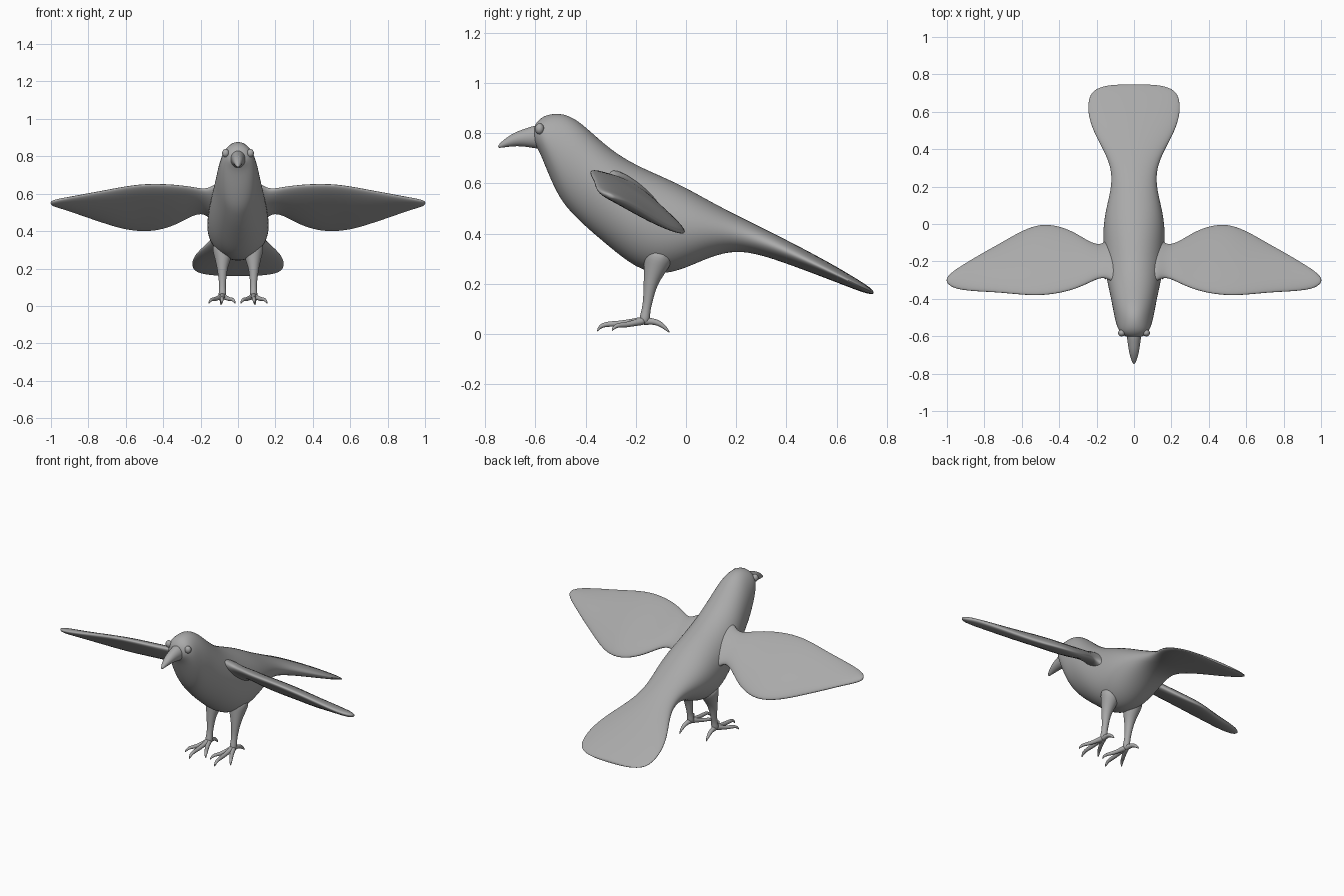
import bpy, bmesh, math
from mathutils import Vector

grey = bpy.data.materials.new("plain grey")
grey.diffuse_color = (0.4, 0.4, 0.4, 1)


def finish(name, bm, levels):
    """Turn a bmesh into a smooth, subdivided object."""
    bmesh.ops.recalc_face_normals(bm, faces=bm.faces[:])
    mesh = bpy.data.meshes.new(name)
    bm.to_mesh(mesh)
    bm.free()
    mesh.materials.append(grey)
    mesh.polygons.foreach_set("use_smooth", [True] * len(mesh.polygons))
    ob = bpy.data.objects.new(name, mesh)
    bpy.context.collection.objects.link(ob)
    if levels:
        sub = ob.modifiers.new("smooth", 'SUBSURF')
        sub.levels = sub.render_levels = levels
    return ob


def loft(name, rings, sides=20, levels=2):
    """Skin ellipses given as (centre, half axis a, half axis b)."""
    bm = bmesh.new()
    loops = []
    for c, a, b in rings:
        loops.append([bm.verts.new(Vector(c) + Vector(a) * math.cos(t) + Vector(b) * math.sin(t))
                      for t in (2 * math.pi * i / sides for i in range(sides))])
    for p, q in zip(loops, loops[1:]):
        for i in range(sides):
            j = (i + 1) % sides
            bm.faces.new((p[i], p[j], q[j], q[i]))
    bm.faces.new(loops[0])
    bm.faces.new(loops[-1])
    return finish(name, bm, levels)


def upright(name, stations):
    """Loft along y from (y, top z, bottom z, half width)."""
    return loft(name, [((0, y, (t + b) / 2), (w, 0, 0), (0, 0, (t - b) / 2))
                       for y, t, b, w in stations])


def limb(name, points, side):
    """Round tapering tube through (x, y, z, radius)."""
    pts = [Vector((side * p[0], p[1], p[2])) for p in points]
    rings = []
    for i, p in enumerate(pts):
        d = (pts[min(i + 1, len(pts) - 1)] - pts[max(i - 1, 0)]).normalized()
        ref = Vector((1, 0, 0)) if abs(d.x) < 0.8 else Vector((0, 1, 0))
        a = d.cross(ref).normalized()
        r = points[i][3]
        rings.append((p, a * r, d.cross(a) * r))
    return loft(name, rings, 10)


# Body, head and fanned tail in one skin
upright("body", [
    (-0.607, 0.815, 0.765, 0.025), (-0.60, 0.836, 0.75, 0.05), (-0.58, 0.86, 0.72, 0.075),
    (-0.55, 0.876, 0.64, 0.092), (-0.50, 0.882, 0.53, 0.105), (-0.45, 0.865, 0.475, 0.115),
    (-0.40, 0.828, 0.425, 0.124), (-0.30, 0.735, 0.34, 0.147), (-0.20, 0.675, 0.26, 0.162),
    (-0.10, 0.632, 0.23, 0.168), (0.0, 0.585, 0.26, 0.166), (0.10, 0.527, 0.308, 0.147),
    (0.20, 0.475, 0.333, 0.121), (0.30, 0.425, 0.314, 0.122), (0.40, 0.375, 0.28, 0.167),
    (0.50, 0.323, 0.243, 0.224), (0.60, 0.268, 0.205, 0.253), (0.68, 0.22, 0.174, 0.245),
    (0.72, 0.194, 0.161, 0.215), (0.741, 0.178, 0.158, 0.15), (0.746, 0.17, 0.16, 0.08)])

# Hooked beak
upright("beak", [
    (-0.56, 0.835, 0.735, 0.045), (-0.60, 0.832, 0.738, 0.04), (-0.64, 0.818, 0.746, 0.033),
    (-0.68, 0.804, 0.748, 0.028), (-0.715, 0.782, 0.744, 0.019), (-0.738, 0.762, 0.741, 0.01),
    (-0.748, 0.75, 0.741, 0.004)])

# Wing outline: x, leading y and z, trailing y and z, half thickness
WING = [
    (0.08, -0.33, 0.67, -0.05, 0.42, 0.05), (0.14, -0.29, 0.635, -0.085, 0.46, 0.04),
    (0.18, -0.285, 0.62, -0.115, 0.50, 0.03), (0.24, -0.315, 0.633, -0.095, 0.49, 0.03),
    (0.32, -0.352, 0.645, -0.04, 0.44, 0.033), (0.42, -0.376, 0.652, -0.002, 0.405, 0.035),
    (0.52, -0.385, 0.65, 0.0, 0.398, 0.034), (0.62, -0.378, 0.635, -0.045, 0.413, 0.032),
    (0.72, -0.367, 0.615, -0.105, 0.445, 0.029), (0.82, -0.362, 0.596, -0.16, 0.48, 0.025),
    (0.91, -0.355, 0.578, -0.215, 0.513, 0.02), (0.965, -0.342, 0.567, -0.25, 0.53, 0.016),
    (0.99, -0.325, 0.56, -0.275, 0.538, 0.012), (1.002, -0.31, 0.555, -0.29, 0.545, 0.006)]

# Foot: toe paths as (x, y, z, radius), each ending in a curved claw
TOES = {
    "middle_toe": [(0.083, -0.15, 0.055, 0.02), (0.083, -0.20, 0.05, 0.014),
                   (0.085, -0.27, 0.04, 0.012), (0.086, -0.32, 0.04, 0.011),
                   (0.086, -0.345, 0.028, 0.008), (0.086, -0.353, 0.01, 0.002)],
    "inner_toe": [(0.083, -0.16, 0.055, 0.02), (0.068, -0.20, 0.045, 0.013),
                  (0.045, -0.245, 0.035, 0.011), (0.03, -0.27, 0.036, 0.01),
                  (0.02, -0.288, 0.026, 0.007), (0.015, -0.295, 0.012, 0.002)],
    "outer_toe": [(0.083, -0.16, 0.055, 0.02), (0.10, -0.20, 0.045, 0.013),
                  (0.125, -0.245, 0.035, 0.011), (0.14, -0.27, 0.036, 0.01),
                  (0.151, -0.288, 0.026, 0.007), (0.156, -0.295, 0.012, 0.002)],
    "rear_toe": [(0.083, -0.18, 0.05, 0.018), (0.085, -0.14, 0.052, 0.014),
                 (0.088, -0.11, 0.045, 0.012), (0.09, -0.085, 0.028, 0.009),
                 (0.091, -0.064, 0.004, 0.002)]}

for side, label in ((1, "left"), (-1, "right")):
    # Flat tilted wing
    rings = []
    for x, ly, lz, ty, tz, h in WING:
        lead, trail = Vector((side * x, ly, lz)), Vector((side * x, ty, tz))
        chord = (lead - trail) / 2
        up = Vector((0, -chord.z, chord.y)).normalized()
        rings.append(((lead + trail) / 2, chord, up * h))
    loft(label + "_wing", rings)

    # Leg flaring into the belly
    limb(label + "_leg", [(0.08, -0.10, 0.34, 0.07), (0.08, -0.12, 0.27, 0.052),
                          (0.083, -0.135, 0.225, 0.036), (0.084, -0.145, 0.18, 0.026),
                          (0.083, -0.152, 0.13, 0.02), (0.083, -0.16, 0.09, 0.018),
                          (0.083, -0.165, 0.06, 0.024), (0.083, -0.166, 0.038, 0.015)], side)
    for toe, path in TOES.items():
        limb(label + "_" + toe, path, side)

    # Bead eye
    bm = bmesh.new()
    bmesh.ops.create_uvsphere(bm, u_segments=20, v_segments=12, radius=0.02)
    eye = finish(label + "_eye", bm, 0)
    eye.location = (side * 0.066, -0.583, 0.817)
    eye.scale = (0.95, 0.9, 1.1)
